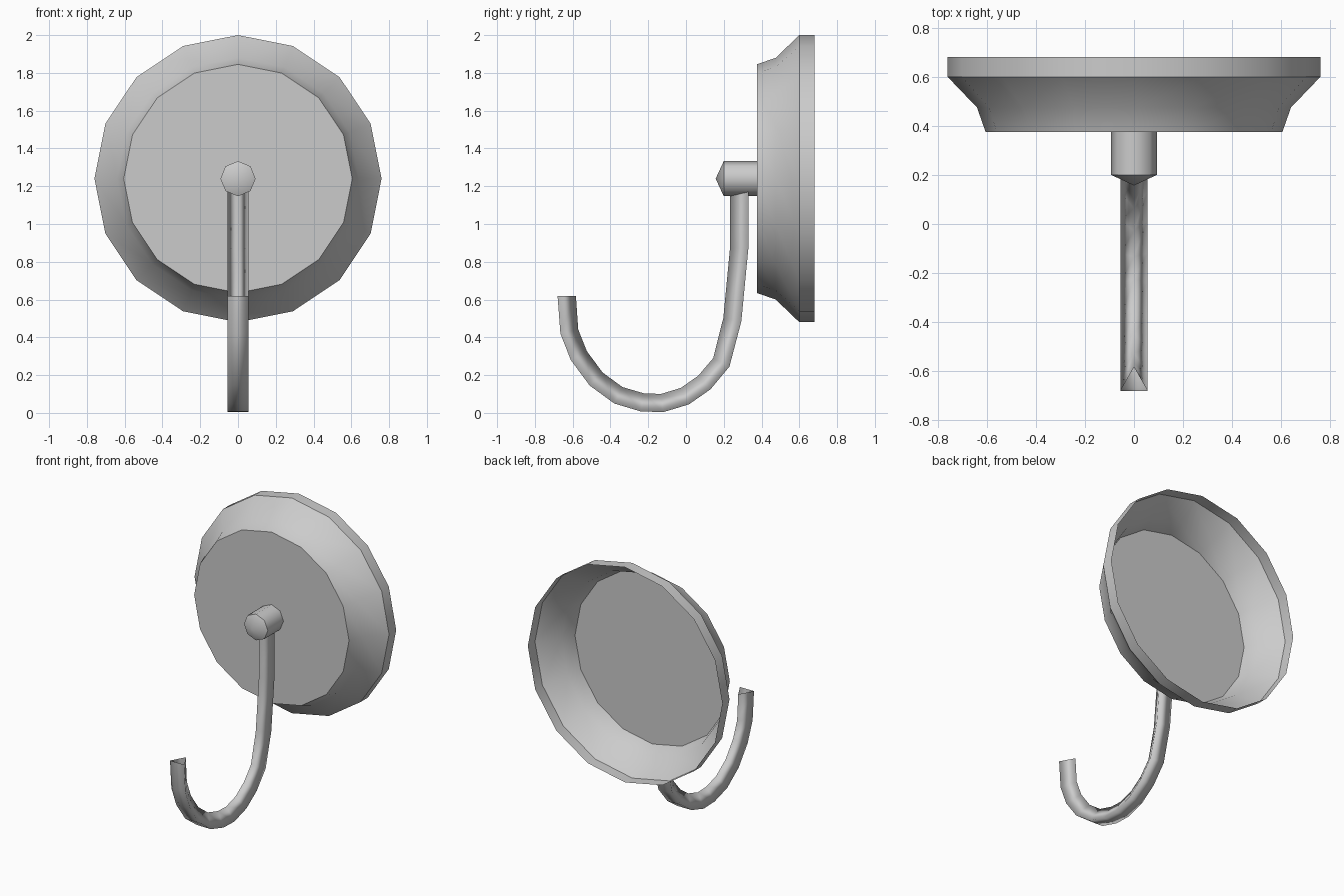
import bpy
import math
from mathutils import Vector

cube = bpy.data.objects.get("Cube")
if cube:
    bpy.data.objects.remove(cube, do_unlink=True)

CENTRE_Z = 1.24

grey = bpy.data.materials.new("plain grey")
grey.use_nodes = True
colour = (0.6, 0.6, 0.6, 1)
grey.diffuse_color = colour
grey.node_tree.nodes["Principled BSDF"].inputs["Base Color"].default_value = colour


def add_part(name, verts, faces, smooth_angle):
    mesh = bpy.data.meshes.new(name)
    mesh.from_pydata(verts, [], faces)
    mesh.materials.append(grey)
    obj = bpy.data.objects.new(name, mesh)
    bpy.context.collection.objects.link(obj)
    bpy.ops.object.select_all(action="DESELECT")
    obj.select_set(True)
    bpy.context.view_layer.objects.active = obj
    bpy.ops.object.shade_smooth_by_angle(angle=math.radians(smooth_angle))
    return obj


def bridge(rings, sides):
    """Quads joining consecutive rings of vertices."""
    return [(r * sides + i, r * sides + (i + 1) % sides,
             (r + 1) * sides + (i + 1) % sides, (r + 1) * sides + i)
            for r in range(rings - 1) for i in range(sides)]


def turned(profile, sides):
    """Rings of (y, radius) around the horizontal axis, listed front to back."""
    turns = [2 * math.pi * i / sides for i in range(sides)]
    verts = [(r * math.sin(a), y, CENTRE_Z + r * math.cos(a))
             for y, r in profile for a in turns]
    return verts, bridge(len(profile), sides)


# Wall plate: flat front, flared wall, straight rim, open back
verts, faces = turned([(0.375, 0.605), (0.475, 0.64), (0.6, 0.76), (0.68, 0.76)], 16)
faces.append(tuple(reversed(range(16))))
add_part("wall_plate", verts, faces, 30)

# Knob: short eight-sided peg with a shallow pointed end
verts, faces = turned([(0.2, 0.093), (0.375, 0.093)], 8)
verts.append((0, 0.157, CENTRE_Z))
faces += [(8 * 2, (i + 1) % 8, i) for i in range(8)]
add_part("knob", verts, faces, 50)

# Hook: three-sided bar swept along its outer edge, ridge on the inside
path = [Vector((0, y, z)) for y, z in (
    (0.33, 1.19), (0.33, 0.87), (0.293, 0.485), (0.23, 0.245), (0.13, 0.125),
    (0.015, 0.045), (-0.12, 0.004), (-0.24, 0.008), (-0.38, 0.05),
    (-0.51, 0.145), (-0.61, 0.28), (-0.665, 0.42), (-0.68, 0.62))]
half_width, depth = 0.055, 0.097
verts = []
for i, p in enumerate(path):
    before = (p - path[max(i - 1, 0)]).normalized()
    after = (path[min(i + 1, len(path) - 1)] - p).normalized()
    along = (before + after).normalized()
    if i in (0, len(path) - 1):
        along = Vector((0, 0, -1 if i == 0 else 1))
    inward = Vector((0, along.z, -along.y))
    side = Vector((half_width, 0, 0))
    verts += [p - side, p + side, p + inward * depth]
add_part("hook", verts, bridge(len(path), 3), 180)
